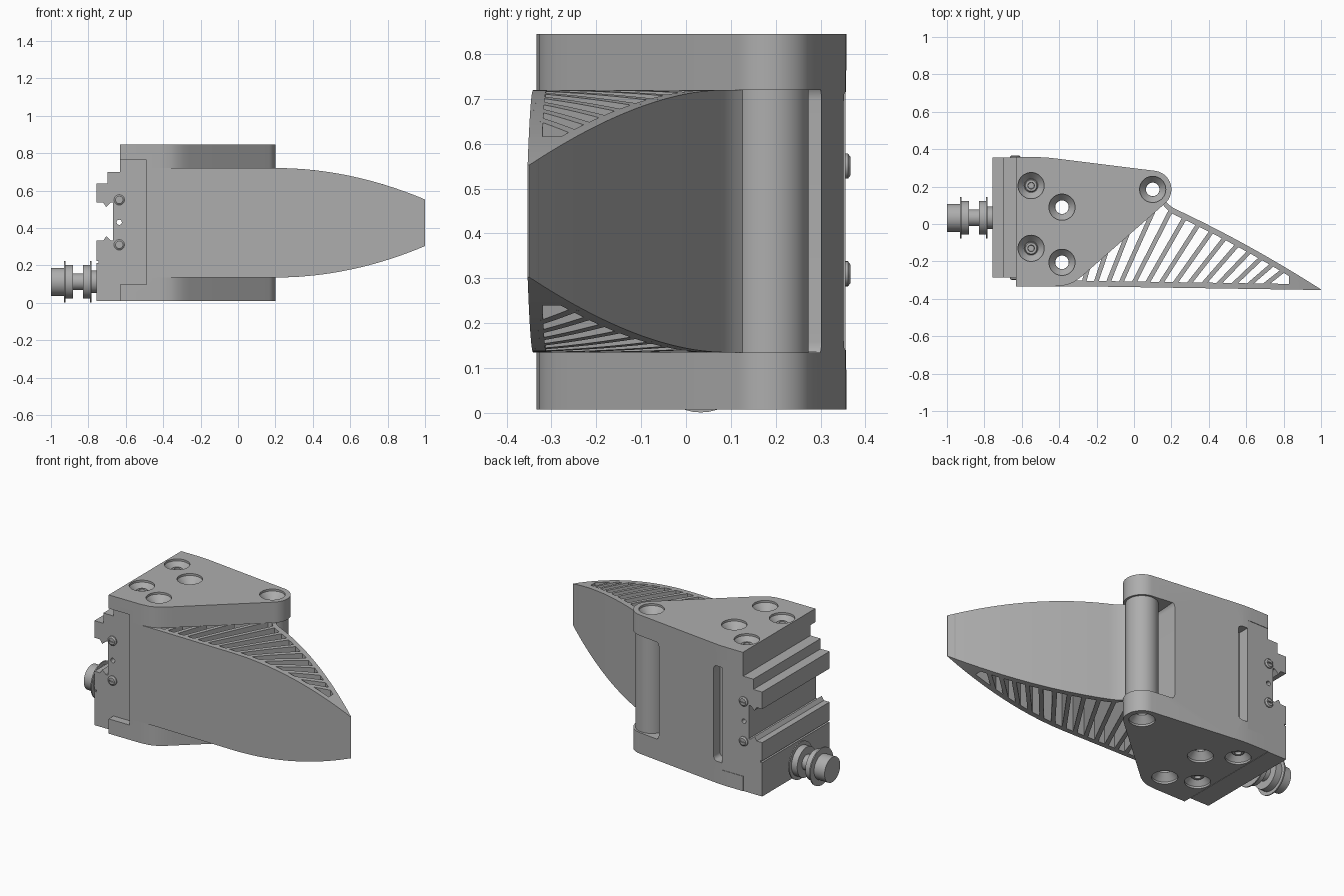
import bpy, bmesh, math
from mathutils import Vector, Matrix

if "Cube" in bpy.data.objects:
    bpy.data.objects.remove(bpy.data.objects["Cube"])

grey = bpy.data.materials.new("machined grey")
grey.use_nodes = True
GREY = (0.42, 0.42, 0.42, 1)
grey.diffuse_color = GREY
grey.node_tree.nodes["Principled BSDF"].inputs["Base Color"].default_value = GREY

BOTTOM, TOP = 0.008, 0.845
LOW, HIGH = 0.135, 0.72
HINGE = Vector((0.1, 0.185))


def finish(name, bm):
    bmesh.ops.recalc_face_normals(bm, faces=bm.faces[:])
    mesh = bpy.data.meshes.new(name)
    bm.to_mesh(mesh)
    bm.free()
    mesh.materials.append(grey)
    obj = bpy.data.objects.new(name, mesh)
    bpy.context.collection.objects.link(obj)
    return obj


def prism(bm, points, a, b, axis="z"):
    """Extrude a flat outline: (x, y) along z, or (x, z) along y."""
    place = (lambda p, t: (p[0], p[1], t)) if axis == "z" else (lambda p, t: (p[0], t, p[1]))
    lower = [bm.verts.new(place(p, a)) for p in points]
    upper = [bm.verts.new(place(p, b)) for p in points]
    bm.faces.new(lower)
    bm.faces.new(upper)
    n = len(points)
    for i in range(n):
        bm.faces.new((lower[i], lower[(i + 1) % n], upper[(i + 1) % n], upper[i]))


def prism_object(name, points, a, b, axis="z"):
    bm = bmesh.new()
    prism(bm, points, a, b, axis)
    return finish(name, bm)


def lathe(name, profile, origin, axis, steps=40):
    """Spin a closed or axis-touching (distance along axis, radius) profile."""
    bm = bmesh.new()
    rot = Vector((0, 0, 1)).rotation_difference(Vector(axis)).to_matrix()
    rings = []
    for d, r in profile:
        ring = [Vector((r * math.cos(k * math.tau / steps), r * math.sin(k * math.tau / steps), d))
                for k in range(steps)]
        rings.append([bm.verts.new(Vector(origin) + rot @ p) for p in ring])
    for r0, r1 in zip(rings, rings[1:]):
        for k in range(steps):
            m = (k + 1) % steps
            bm.faces.new((r0[k], r0[m], r1[m], r1[k]))
    bm.faces.new(rings[0])
    bm.faces.new(rings[-1])
    return finish(name, bm)


def cut(target, cutter):
    mod = target.modifiers.new("cut", "BOOLEAN")
    mod.operation, mod.solver, mod.object = "DIFFERENCE", "EXACT", cutter
    bpy.context.view_layer.objects.active = target
    bpy.ops.object.modifier_apply(modifier="cut")
    bpy.data.objects.remove(cutter)


def round_edges(obj, test, width):
    bm = bmesh.new()
    bm.from_mesh(obj.data)
    edges = [e for e in bm.edges if all(test(v.co) for v in e.verts)
             and abs(e.verts[0].co.y - e.verts[1].co.y) > 0.01]
    bmesh.ops.bevel(bm, geom=edges, offset=width, segments=5, profile=0.5, affect="EDGES")
    bm.to_mesh(obj.data)
    bm.free()


def smooth(obj):
    bpy.ops.object.select_all(action="DESELECT")
    obj.select_set(True)
    bpy.context.view_layer.objects.active = obj
    bpy.ops.object.shade_smooth_by_angle(angle=math.radians(28))


# Frame: both plates and the rear wall, cut from one block
lug = [HINGE + 0.1 * Vector((math.cos(a), math.sin(a)))
       for a in (math.radians(82 - 131 * k / 16) for k in range(17))]
outline = [(-0.63, 0.358), (-0.52, 0.358), (-0.46, 0.355), (-0.4, 0.348)] + lug + [
    (-0.26, -0.263), (-0.29, -0.289), (-0.325, -0.312), (-0.36, -0.326), (-0.42, -0.333),
    (-0.63, -0.333)]
frame = prism_object("frame", outline, BOTTOM, TOP)

gap = prism_object("finger_gap", [(-0.03, 0.5), (0.4, 0.5), (0.4, -0.5), (-0.49, -0.5),
                                  (-0.49, -0.3), (-0.4, -0.3), (-0.03, 0.06)], LOW, HIGH)
round_edges(gap, lambda c: abs(c.x + 0.03) < 0.001, 0.025)
cut(frame, gap)
cut(frame, prism_object("rail_gap", [(-0.7, -0.5), (-0.49, -0.5), (-0.49, 0.5), (-0.7, 0.5)],
                        0.097, 0.763))
pocket = prism_object("rear_pocket", [(-0.52, 0.29), (-0.43, 0.29), (-0.43, 0.5), (-0.52, 0.5)],
                      LOW + 0.005, HIGH - 0.005)
round_edges(pocket, lambda c: c.x > -0.44, 0.025)
cut(frame, pocket)

# Countersunk bolt holes, open or with a seated screw
OPEN = [(-0.385, 0.09), (-0.385, -0.205), tuple(HINGE)]
SEATED = [(-0.55, 0.205), (-0.55, -0.13)]
SINK = [(-0.01, 0.07), (0.012, 0.07), (0.05, 0.037)]
for x, y in OPEN:
    cut(frame, lathe("drill", [(-0.1, 0.036), (1, 0.036)], (x, y, 0), (0, 0, 1)))
for x, y in OPEN + SEATED:
    for z, d in ((BOTTOM, 1), (TOP, -1)):
        cut(frame, lathe("countersink", SINK, (x, y, z), (0, 0, d)))
        if (x, y) in SEATED:
            smooth(lathe("seated_screw", [(0.06, 0.035), (0.035, 0.035), (0.03, 0.03),
                                          (0.03, 0.018), (0.045, 0.016)], (x, y, z), (0, 0, d)))
smooth(frame)

# Hinge barrel with its bore
barrel = lathe("hinge_barrel", [(LOW, 0.088), (HIGH, 0.088)], (*HINGE, 0), (0, 0, 1), 56)
cut(barrel, lathe("bore", [(0, 0.036), (1, 0.036)], (*HINGE, 0), (0, 0, 1)))
smooth(barrel)


# Finger: walls and ribs whose height tapers towards the tip
def crown(x):
    return HIGH - 0.168 * (max(x - 0.2, 0) / 0.8) ** 2


def front_y(x):
    return -0.333 - 0.02 * max(x + 0.3, 0) / 1.3


def back_y(x):
    t = (x - 0.2) / 0.8
    return 0.09 - 0.37 * t - 0.07 * t * t + 0.06 * max(0, (0.22 - x) / 0.1) ** 2


def strip(bm, left, right):
    """Tapered wall between two matching rows of plan points."""
    rows = []
    for l, r in zip(left, right):
        rows.append([bm.verts.new((p[0], p[1], z)) for p, z in (
            (l, LOW + HIGH - crown(l[0])), (r, LOW + HIGH - crown(r[0])),
            (r, crown(r[0])), (l, crown(l[0])))])
    for a, b in zip(rows, rows[1:]):
        for k in range(4):
            m = (k + 1) % 4
            bm.faces.new((a[k], a[m], b[m], b[k]))
    bm.faces.new(rows[0])
    bm.faces.new(rows[-1])


def span(a, b, n):
    return [a + (b - a) * i / n for i in range(n + 1)]


bm = bmesh.new()
xs = [-0.49] + span(-0.3, 1, 36)
strip(bm, [(x, front_y(x)) for x in xs],
      [(x, min(front_y(x) + 0.03, max(back_y(x), front_y(x) + 0.002))) for x in xs])
xs = span(0.13, 1, 36)
strip(bm, [(x, back_y(x)) for x in xs],
      [(x, max(back_y(x) - 0.034, front_y(x) + 0.001)) for x in xs])
xs = span(0.83, 1, 8)
strip(bm, [(x, front_y(x) + 0.001) for x in xs],
      [(x, max(back_y(x) - 0.001, front_y(x) + 0.0015)) for x in xs])
# Inner wall hidden under the plates
strip(bm, [(-0.42, -0.31), (0.06, 0.12)], [(-0.38, -0.31), (0.1, 0.1)])

# Fanned ribs
COUNT = 14
for i in range(COUNT):
    t = i / (COUNT - 1)
    x0 = -0.27 + 0.82 * t + 0.14 * t * t
    ang = math.radians(74 - 36 * t)
    d = Vector((math.cos(ang), math.sin(ang)))
    side = Vector((-d.y, d.x)) * 0.012
    start = Vector((x0, front_y(x0) + 0.015))
    length = 0
    while length < 0.6:
        p = start + d * length
        if p.y > back_y(max(p.x, 0.16)) - 0.02 or p.y > 0.13 + 0.86 * (p.x - 0.15):
            break
        length += 0.004
    pts = [start + d * s for s in span(0, length, 6)]
    strip(bm, [p + side for p in pts], [p - side for p in pts])
smooth(finish("finger", bm))

# Rail bracket with two clamping jaws
jaw = [(-0.757, 0.535), (-0.72, 0.535), (-0.705, 0.512), (-0.68, 0.535), (-0.668, 0.535)]
mirror_jaw = [(x, 0.868 - z) for x, z in reversed(jaw)]
profile = [(-0.757, BOTTOM), (-0.632, BOTTOM), (-0.632, 0.097), (-0.49, 0.097), (-0.49, 0.763),
           (-0.63, 0.763), (-0.63, 0.70), (-0.698, 0.70), (-0.698, 0.638), (-0.757, 0.638)]
profile += jaw + mirror_jaw + [(-0.757, 0.222), (-0.745, 0.222), (-0.745, 0.212), (-0.757, 0.212)]
bracket = prism_object("rail_bracket", profile, -0.287, 0.355, "y")
cut(bracket, lathe("pin_hole", [(-1, 0.014), (1, 0.014)], (-0.635, 0, 0.43), (0, 1, 0), 16))

# End caps of the rail, recessed panel look, and their screws
for y, d in ((-0.287, -1), (0.355, 1)):
    for z in (0.31, 0.55):
        screw = lathe("rail_screw", [(-0.01, 0.028), (0.006, 0.028), (0.012, 0.02)],
                      (-0.635, y, z), (0, d, 0), 24)
        slot = prism_object("screw_slot", [(-0.65, z - 0.004), (-0.62, z - 0.004),
                                           (-0.62, z + 0.004), (-0.65, z + 0.004)],
                            y + d * 0.006, y + d * 0.03, "y")
        cut(screw, slot)
        smooth(screw)

# Stepped adjusting knob
knob = [(0, 0.075), (0.07, 0.075), (0.07, 0.111), (0.077, 0.111), (0.077, 0.09), (0.118, 0.09),
        (0.118, 0.045), (0.172, 0.045), (0.172, 0.09), (0.21, 0.09), (0.21, 0.111),
        (0.217, 0.111), (0.217, 0.06), (0.25, 0.06)]
smooth(lathe("adjusting_knob", knob, (-1, 0.033, 0.112), (1, 0, 0)))
